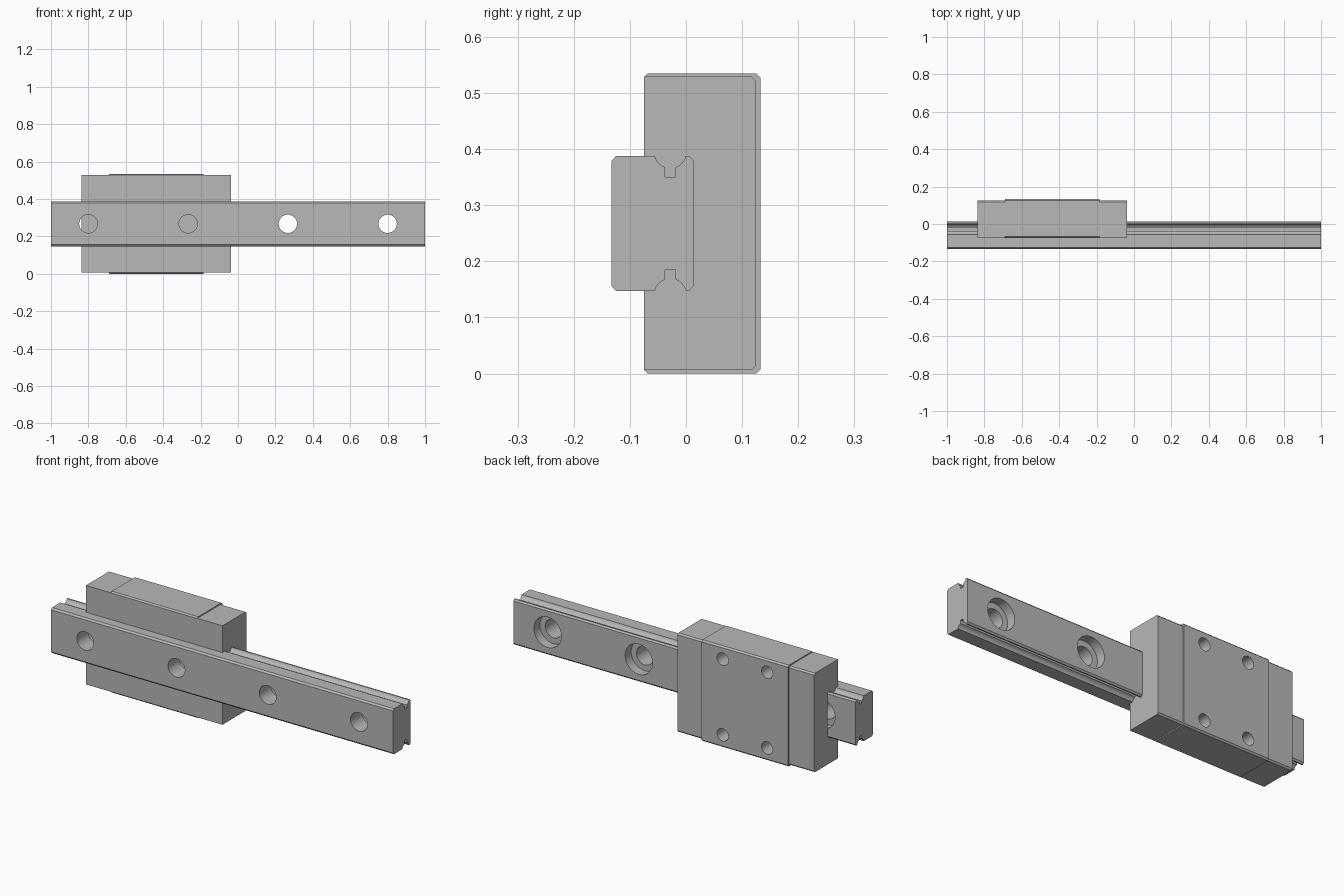
import bpy, bmesh, math
from mathutils import Matrix

if "Cube" in bpy.data.objects:
    bpy.data.objects.remove(bpy.data.objects["Cube"])

ZC = 0.2675          # height of the shared centre line
BLOCK_X = -0.4375    # middle of the carriage along the rail

steel = bpy.data.materials.new("grey steel")
steel.diffuse_color = (0.48, 0.48, 0.48, 1)
steel.use_nodes = True
steel.node_tree.nodes["Principled BSDF"].inputs["Base Color"].default_value = steel.diffuse_color


def mirrored(half):
    """Close an upper half profile (y, offset from centre) with its reflection."""
    return half + [(y, -w) for y, w in reversed(half)]


def prism(name, profile, x0, x1):
    """Extrude a (y, offset) profile along x."""
    bm = bmesh.new()
    face = bm.faces.new([bm.verts.new((x0, y, ZC + w)) for y, w in profile])
    new = bmesh.ops.extrude_face_region(bm, geom=[face])["geom"]
    bmesh.ops.translate(bm, vec=(x1 - x0, 0, 0),
                        verts=[v for v in new if isinstance(v, bmesh.types.BMVert)])
    bmesh.ops.recalc_face_normals(bm, faces=bm.faces)
    mesh = bpy.data.meshes.new(name)
    bm.to_mesh(mesh)
    bm.free()
    mesh.materials.append(steel)
    ob = bpy.data.objects.new(name, mesh)
    bpy.context.collection.objects.link(ob)
    return ob


def drill(ob, x, z, radius, y0, y1):
    """Cut a round hole running along y."""
    bpy.ops.mesh.primitive_cylinder_add(
        vertices=48, radius=radius, depth=y1 - y0,
        location=(x, (y0 + y1) / 2, z), rotation=(math.pi / 2, 0, 0))
    cutter = bpy.context.object
    cutter.hide_render = True
    cutter.data.materials.append(steel)
    mod = ob.modifiers.new("hole", "BOOLEAN")
    mod.operation, mod.solver, mod.object = "DIFFERENCE", "EXACT", cutter
    bpy.context.view_layer.objects.active = ob
    bpy.ops.object.modifier_apply(modifier=mod.name)
    bpy.data.objects.remove(cutter)


def smooth(ob):
    bpy.ops.object.select_all(action="DESELECT")
    ob.select_set(True)
    bpy.context.view_layer.objects.active = ob
    bpy.ops.object.shade_smooth_by_angle(angle=math.radians(30))


# Ball groove with a relief slot at its bottom
def arc(a0, a1, n=6):
    angles = [math.radians(a0 + (a1 - a0) * i / n) for i in range(n + 1)]
    return [(-0.028 + 0.0285 * math.cos(a), 0.127 + 0.0285 * math.sin(a)) for a in angles]

left, right = arc(194.2, 251.6), arc(288.4, 345.8)
groove = left + [(left[-1][0], 0.083), (right[0][0], 0.083)] + right
crown = groove + [(0.006, 0.12), (0.013, 0.112)]

# Rail with counterbored screw holes
rail = prism("rail", mirrored([(-0.133, 0.111), (-0.125, 0.12)] + crown), -1, 1)
for i in range(4):
    x = -0.8 + i * 1.6 / 3
    drill(rail, x, ZC, 0.049, -0.2, 0.1)
    drill(rail, x, ZC, 0.08, -0.037, 0.1)
smooth(rail)


# Carriage sections wrap around the rail
def saddle(outer):
    channel = mirrored([(-0.075, 0.12)] + crown)
    return channel + [(y, -w) for y, w in outer] + list(reversed(outer))

body = prism("carriage_body",
             saddle([(-0.075, 0.2605), (-0.068, 0.2675), (0.125, 0.2675), (0.133, 0.2595)]),
             BLOCK_X - 0.2525, BLOCK_X + 0.2525)

# Mounting holes in the back of the carriage
for sx in (-1, 1):
    for sz in (-1, 1):
        drill(body, BLOCK_X + sx * 0.13, ZC + sz * 0.2, 0.033, 0.055, 0.2)
smooth(body)

# End caps, slightly smaller than the body
cap_profile = saddle([(-0.075, 0.2615), (0.117, 0.2615), (0.125, 0.2535)])
for side, sx in (("left", -1), ("right", 1)):
    a, b = sorted((BLOCK_X + sx * 0.2525, BLOCK_X + sx * 0.399))
    smooth(prism("end_cap_" + side, cap_profile, a, b))
